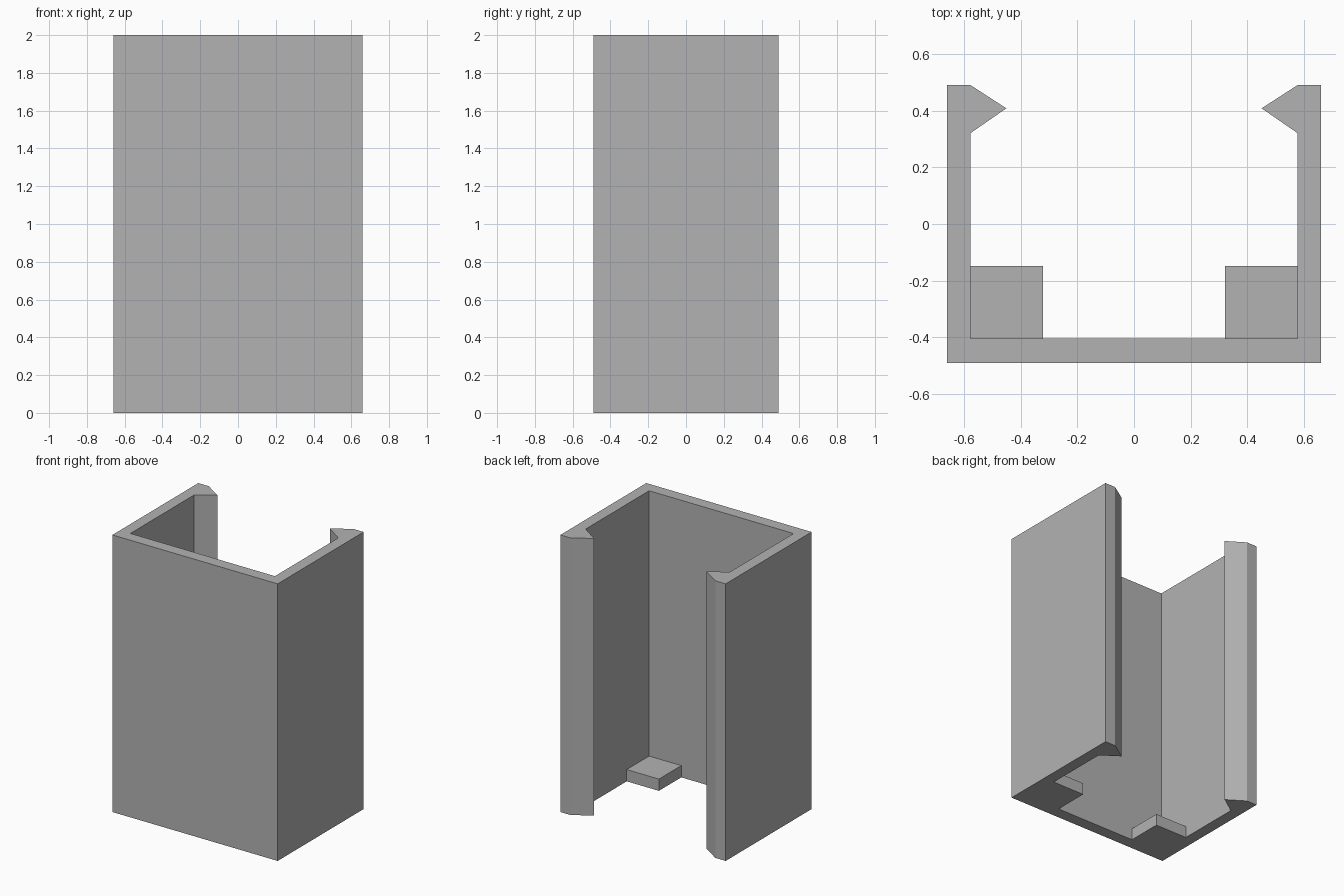
import bpy
import bmesh

cube = bpy.data.objects.get("Cube")
if cube:
    bpy.data.objects.remove(cube, do_unlink=True)

HEIGHT = 2.0
TAB_HEIGHT = 0.085
OUT_X, IN_X = 0.66, 0.577
FRONT, INNER_FRONT, BACK = -0.49, -0.403, 0.49

grey = bpy.data.materials.new("plain grey")
grey.use_nodes = True
colour = (0.45, 0.45, 0.45, 1)
grey.diffuse_color = colour
grey.node_tree.nodes["Principled BSDF"].inputs["Base Color"].default_value = colour


def extrude_profile(name, points, height):
    """Raise a flat outline from the ground into a solid."""
    bm = bmesh.new()
    face = bm.faces.new([bm.verts.new((x, y, 0)) for x, y in points])
    result = bmesh.ops.extrude_face_region(bm, geom=[face])
    top = [v for v in result["geom"] if isinstance(v, bmesh.types.BMVert)]
    bmesh.ops.translate(bm, verts=top, vec=(0, 0, height))
    bmesh.ops.recalc_face_normals(bm, faces=bm.faces[:])
    mesh = bpy.data.meshes.new(name)
    bm.to_mesh(mesh)
    bm.free()
    mesh.materials.append(grey)
    obj = bpy.data.objects.new(name, mesh)
    bpy.context.collection.objects.link(obj)
    return obj


# Channel body: front wall, side walls and pointed catches on the back edges
half = [(OUT_X, FRONT), (OUT_X, BACK), (IN_X, BACK), (0.45, 0.408),
        (IN_X, 0.32), (IN_X, INNER_FRONT)]
outline = half + [(-x, y) for x, y in reversed(half)]
extrude_profile("channel_body", outline, HEIGHT)

# Stop tabs in the two inner corners at the bottom
for side, sign in (("left", 1), ("right", -1)):
    tab = [(IN_X, INNER_FRONT), (IN_X, -0.148), (0.32, -0.148), (0.32, INNER_FRONT)]
    extrude_profile(side + "_stop_tab", [(sign * x, y) for x, y in tab], TAB_HEIGHT)
